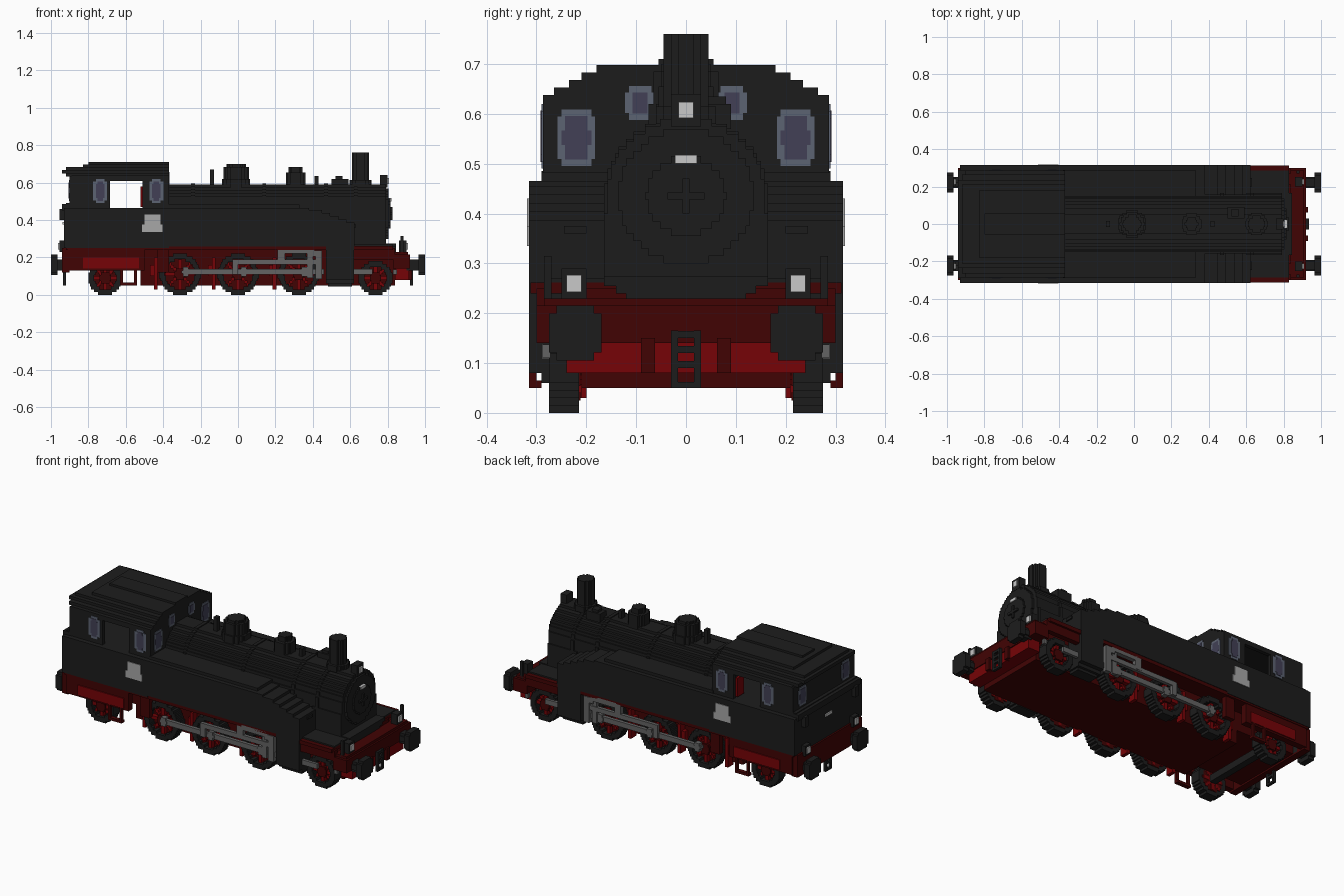
import bpy, bmesh

if "Cube" in bpy.data.objects:
    bpy.data.objects.remove(bpy.data.objects["Cube"])

STEP = 0.015  # height of one block row


def material(name, *rgb):
    mat = bpy.data.materials.new(name)
    mat.use_nodes = True
    mat.diffuse_color = (*rgb, 1)
    mat.node_tree.nodes["Principled BSDF"].inputs["Base Color"].default_value = (*rgb, 1)
    return mat


black = material("soot black", .012, .012, .012)
dark_red = material("dark red", .053, .001, .001)
bright_red = material("bright red", .18, .001, .002)
steel = material("steel grey", .125, .125, .125)
plate_grey = material("plate grey", .39, .39, .39)
white = material("lamp white", .58, .58, .58)
pane = material("window pane", .054, .051, .092)
frame = material("window frame", .108, .125, .17)


def box(x, y, z):
    return [(x, y, z)]


def wide(x, half, z):
    return [(x, (-half, half), z)]


def disc(axis, centre, radius, span, inner=0, power=2):
    """Stepped round plate along an axis, built row by row; inner makes it a ring."""
    ra, rb = radius if isinstance(radius, tuple) else (radius, radius)
    ca, cb = centre
    count = max(2, round(2 * rb / STEP))
    row = 2 * rb / count
    grid = STEP / 2
    out = []
    for i in range(count):
        b = -rb + i * row
        mid = abs(b + row / 2)
        half = max(grid, round(ra * (1 - (mid / rb) ** power) ** (1 / power) / grid) * grid)
        hole = round(max(0, inner ** 2 - mid ** 2) ** .5 / grid) * grid
        spans = [(-half, -hole), (hole, half)] if hole else [(-half, half)]
        for lo, hi in spans:
            a, c = (ca + lo, ca + hi), (cb + b, cb + b + row)
            out.append({"x": (span, a, c), "y": (a, span, c), "z": (a, c, span)}[axis])
    return out


def part(name, mat, boxes, mirror=False):
    bm = bmesh.new()
    for x, y, z in boxes:
        cube = bmesh.ops.create_cube(bm, size=1)["verts"]
        for v in cube:
            v.co = [lo + (c + .5) * (hi - lo) for c, (lo, hi) in zip(v.co, (x, y, z))]
    mesh = bpy.data.meshes.new(name)
    bm.to_mesh(mesh)
    bm.free()
    mesh.materials.append(mat)
    obj = bpy.data.objects.new(name, mesh)
    bpy.context.collection.objects.link(obj)
    if mirror:
        mod = obj.modifiers.new("Mirror", "MIRROR")
        mod.use_axis = (False, True, False)
        mod.use_mirror_merge = False


def pair(name, mat, boxes):
    part(name, mat, boxes, mirror=True)


# Chassis and red side sills
part("chassis", dark_red, wide((-.52, .84), .21, (.05, .25)) + wide((-.92, -.5), .21, (.13, .25)))
part("running_board", dark_red, wide((-.92, .83), .312, (.24, .262)))
pair("rear_skirt", dark_red, box((-.91, -.5), (.27, .308), (.13, .25)))
pair("rear_tool_box", bright_red, box((-.83, -.53), (.28, .314), (.14, .2)))
pair("front_valance", dark_red, box((.62, .84), (.27, .3), (.19, .25)))
pair("step_hanger", dark_red, box((-.43, -.37), (.27, .3), (.12, .24)))
pair("rear_side_step", dark_red, box((-.63, -.54), (.29, .315), (.05, .065))
     + box((-.63, -.615), (.3, .315), (.05, .14)) + box((-.555, -.54), (.3, .315), (.05, .14)))
part("front_platform", black, wide((.6, .83), .285, (.25, .27)))

# Wheels: black stepped tyres with red spokes
def wheel(name, x, r):
    rim = r - .03
    pair(name + "_tyre", black, disc("y", (x, r), r, (.215, .275), inner=rim))
    pair(name + "_web", dark_red, disc("y", (x, r), rim + .005, (.212, .235)))
    spokes = box((x - .01, x + .01), (.21, .26), (r - rim, r + rim))
    spokes += box((x - rim, x + rim), (.21, .26), (r - .01, r + .01))
    for k in range(-4, 5):
        d = k * rim * .17
        for s in (-1, 1):
            spokes += box((x + d - .009, x + d + .009), (.21, .255), (r + s * d - .009, r + s * d + .009))
    pair(name + "_spokes", bright_red, spokes)
    pair(name + "_hub", dark_red, disc("y", (x, r), .03, (.21, .27)))


for i, x in enumerate((-.31, 0, .325)):
    wheel(f"driving_wheel_{i}", x, .11)
    pair(f"brake_{i}", bright_red, box((x - .14, x - .12), (.2, .25), (.03, .2))
         + box((x - .16, x - .12), (.2, .24), (.1, .16)))
wheel("trailing_wheel", -.71, .09)
wheel("leading_wheel", .735, .09)
part("trailing_axle", black, wide((-.73, -.69), .22, (.07, .11)))

# Cylinders, rods and valve gear
pair("cylinder", black, box((.47, .62), (.2, .315), (.08, .3))
     + box((.47, .62), (.2, .29), (.06, .08)) + box((.48, .61), (.21, .275), (.045, .06)))
pair("coupling_rod", steel, box((-.29, .46), (.276, .296), (.108, .138)))
for i, x in enumerate((-.31, 0, .325)):
    pair(f"crank_pin_{i}", steel, disc("y", (x + .03, .123), .025, (.27, .3)))
pair("connecting_rod", steel, box((-.02, .42), (.29, .31), (.163, .19))
     + box((-.03, 0), (.29, .31), (.11, .19)))
pair("crosshead_guide", steel, box((.24, .41), (.285, .312), (.22, .25))
     + box((.21, .25), (.285, .312), (.17, .245)) + box((.39, .45), (.285, .312), (.205, .237))
     + box((.415, .45), (.285, .312), (.085, .23)) + box((.37, .4), (.285, .305), (.09, .22)))
pair("piston_tail", steel, box((.62, .72), (.272, .29), (.108, .138)))

# Boiler, smokebox and saddle
part("boiler", black, disc("x", (0, .43), .16, (-.38, .79)))
for x in (-.25, .13, .46, .62):
    part("boiler_band", black, disc("x", (0, .43), .165, (x, x + .02)))
part("smokebox_saddle", black, wide((.6, .79), .165, (.25, .4)) + wide((.6, .845), .165, (.255, .275))
     + wide((.6, .845), .14, (.24, .255)) + wide((.6, .845), .12, (.228, .24)))
part("smokebox_door", black, disc("x", (0, .435), .135, (.79, .805))
     + disc("x", (0, .435), .08, (.8, .815)))
part("door_handle", black, wide((.81, .825), .037, (.428, .442)) + wide((.81, .825), .007, (.4, .47)))
part("number_plate_front", white, wide((.805, .82), .022, (.5, .517)))
part("top_lamp_body", black, wide((.76, .8), .03, (.575, .64)))
part("top_lamp", white, disc("x", (0, .608), .016, (.8, .808), power=4))

# Chimney, domes and boiler fittings
part("chimney", black, disc("z", (.655, 0), .045, (.58, .76)) + disc("z", (.655, 0), .06, (.58, .615)))
part("steam_dome", black, disc("z", (-.01, 0), .075, (.57, .62))
     + disc("z", (-.01, 0), .065, (.6, .685)) + disc("z", (-.01, 0), .05, (.685, .7)))
part("sand_dome", black, disc("z", (.308, 0), .055, (.57, .655)) + disc("z", (.308, 0), .035, (.655, .685)))
part("whistle", black, wide((-.15, -.127), .015, (.57, .67)))
part("safety_valve", black, wide((.41, .43), .015, (.57, .635)))
part("generator", black, box((.5, .59), (.03, .09), (.57, .62)) + box((.52, .56), (.04, .08), (.6, .635)))

# Side tanks, falling in steps towards the front
tank = box((-.38, .33), (.14, .29), (.26, .482)) + box((-.38, .38), (.14, .315), (.26, .465))
for i in range(5):
    tank += box((.36, .45 + i * .043), (.14, .315), (.26, .455 - i * .017))
pair("side_tank", black, tank)
pair("tank_front_latch", black, box((.62, .63), (.2, .245), (.36, .375)))

# Cab with open doorways and rear bunker
part("bunker", black, wide((-.93, -.37), .315, (.25, .465)) + wide((-.94, -.9), .29, (.45, .485)))
pair("cab_side", black, box((-.9, -.685), (.265, .287), (.46, .635))
     + box((-.51, -.37), (.265, .287), (.46, .635)) + box((-.685, -.51), (.265, .287), (.61, .635)))
part("cab_back", black, wide((-.92, -.88), .287, (.46, .49)) + wide((-.9, -.875), .287, (.49, .635)))
part("cab_front", black, wide((-.39, -.37), .287, (.46, .635)))
pair("cab_lever", bright_red, box((-.52, -.505), (.2, .26), (.47, .58)))

# Arched roof with a rounded rear overhang
roof = wide((-.89, -.37), .287, (.62, .638))
for half, top, back in ((.265, .653, -.92), (.235, .668, -.94), (.21, .683, -.92), (.18, .698, -.83)):
    roof += wide((back, -.37), half, (top - .02, top))
part("cab_roof", black, roof)
part("roof_vent", black, wide((-.8, -.37), .055, (.695, .71)))

# Windows as thin plates with rounded corners
def window(name, axis, centre, radius, face, out):
    ra, rb = radius
    for label, mat, shrink, thick in (("frame", frame, 0, .003), ("pane", pane, .013, .005)):
        span = tuple(sorted((face, face + out * thick)))
        pair(f"{name}_{label}", mat, disc(axis, centre, (ra - shrink, rb - shrink), span, power=3))


for name, x in (("rear", -.737), ("front", -.437)):
    window(f"cab_side_window_{name}", "y", (x, .555), (.038, .065), .287, 1)
window("cab_front_window", "x", (.22, .552), (.04, .057), -.37, 1)
window("cab_front_top_window", "x", (.092, .622), (.031, .034), -.37, 1)
window("cab_back_window", "x", (.2, .558), (.04, .055), -.9, -1)

# Number plates on the bunker sides and back
pair("side_number_plate", plate_grey, box((-.5, -.415), (.315, .319), (.36, .43))
     + box((-.513, -.403), (.315, .319), (.335, .375)))
part("back_number_plate", white, wide((-.937, -.93), .03, (.375, .39)))

# Buffer beams, buffers, couplings and lamps
part("front_beam", dark_red, wide((.83, .92), .3, (.14, .215)) + wide((.83, .91), .285, (.2, .23)))
part("front_beam_lower", bright_red, wide((.84, .915), .24, (.08, .14)))
pair("front_beam_bracket", dark_red, box((.9, .93), (.062, .09), (.08, .15)))
pair("front_step_tread", steel, box((.83, .85), (.272, .288), (.11, .137)))
part("rear_beam", dark_red, wide((-.94, -.9), .3, (.12, .25)))
for end, name in ((1, "front"), (-1, "rear")):
    def along(a, b):
        return tuple(sorted((end * a, end * b)))
    pair(name + "_buffer", black, disc("x", (.222, .16), .055, along(.965, 1), power=3)
         + disc("x", (.222, .16), .03, along(.9, .97)))
    hook = wide(along(.92, .935), .03, (.05, .062))
    for z in (.09, .12, .15):
        hook += wide(along(.92, .935), .03, (z, z + .014))
    part(name + "_coupling_bars", black, hook)
    pair(name + "_coupling_links", black, box(along(.92, .935), (.016, .03), (.05, .165)))
    pair(name + "_lamp_body", black, box(along(.86, .9) if end > 0 else along(.92, .955),
                                         (.2, .25), (.23, .29)))
    face = .9 if end > 0 else .955
    pair(name + "_lamp", white, disc("x", (.225, .26), .017, along(face, face + .008), power=4))
pair("front_hand_post", black, box((.87, .885), (.27, .285), (.21, .315)))
pair("rear_lamp_bracket", black, box((-.955, -.93), (.22, .25), (.4, .46)))
